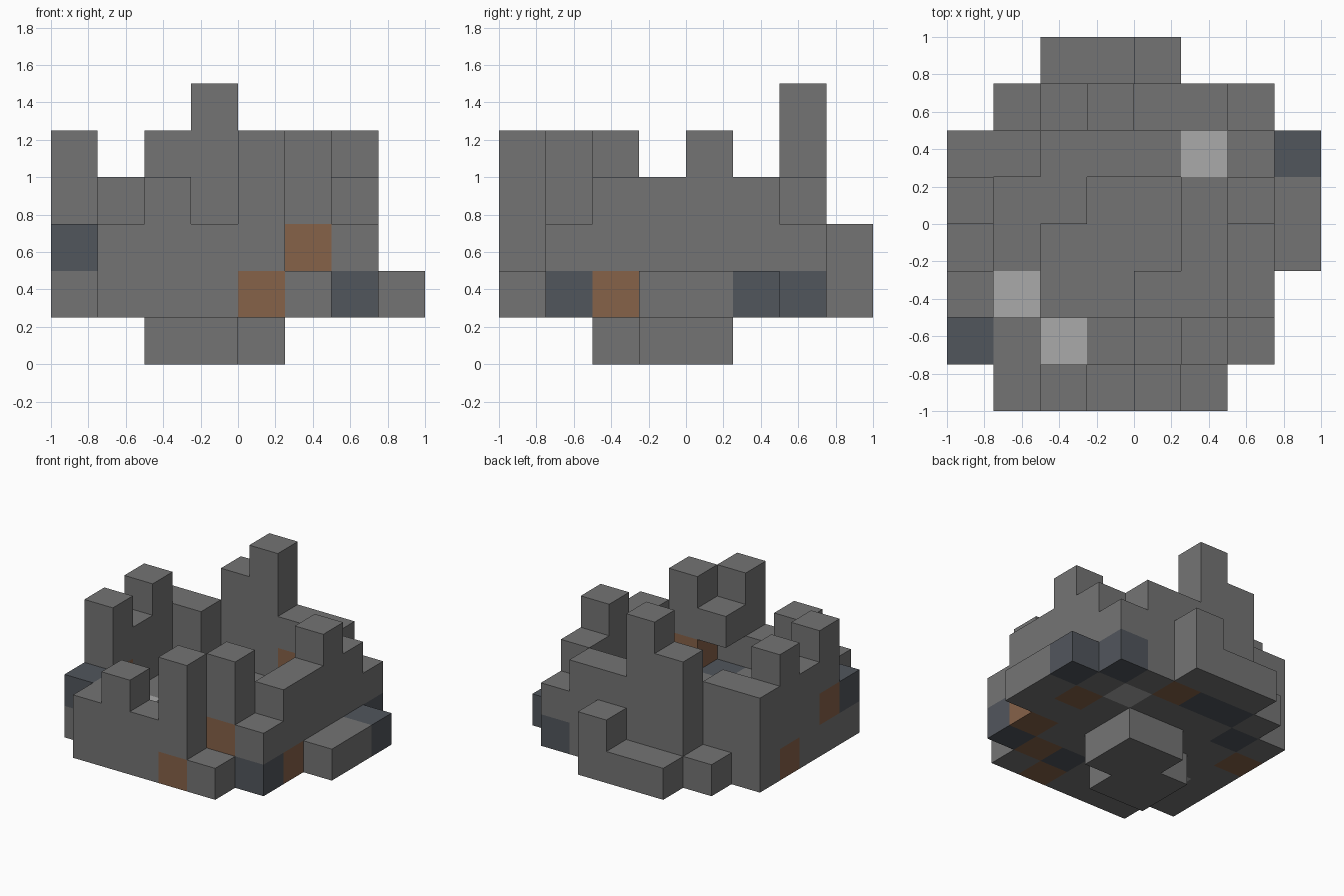
import bpy
import bmesh
from mathutils import Vector

default = bpy.data.objects.get("Cube")
if default:
    bpy.data.objects.remove(default, do_unlink=True)

BLOCK = 0.25
FOOT, FLOOR, RIM = "foot", "crater_floor", "crater_rim"


def make_material(name, color):
    mat = bpy.data.materials.new(name)
    mat.use_nodes = True
    mat.diffuse_color = (*color, 1)
    mat.node_tree.nodes["Principled BSDF"].inputs["Base Color"].default_value = (*color, 1)
    return mat


stone = make_material("grey stone", (.175, .175, .175))
materials = {
    FOOT: stone,
    FLOOR: stone,
    RIM: stone,
    "pale_ore": make_material("pale grey ore", (.40, .40, .40)),
    "blue_ore": make_material("dark slate blue ore", (.083, .093, .108)),
    "copper_ore": make_material("copper brown ore", (.24, .122, .066)),
}

# Column heights in blocks, front row first, left to right along +x
columns = [
    ".34352..",
    "3322253.",
    "5211224.",
    "42111242",
    "52211252",
    "44222242",
    ".256443.",
    "..223...",
]

# Stack the stone blocks: foot below, a one-block floor, then the ragged rim
blocks = {}
for y, row in enumerate(columns):
    for x, mark in enumerate(row):
        if mark == ".":
            continue
        height = int(mark)
        if height == 1:
            blocks[x, y, 0] = FOOT
        for z in range(1, height):
            blocks[x, y, z] = FLOOR if z == 1 else RIM

# Overhanging block on the inside of the front rim
blocks[4, 1, 3] = RIM

# Ore blocks replace stone in the floor layer and low in the rim
ores = {
    "pale_ore": [(1, 2, 1), (2, 1, 1), (5, 5, 1)],
    "blue_ore": [(0, 1, 2), (6, 1, 1), (4, 1, 1), (7, 5, 1),
                 (6, 6, 1), (3, 6, 1), (2, 6, 1), (1, 5, 1)],
    "copper_ore": [(4, 0, 1), (5, 1, 1), (5, 1, 2), (6, 2, 1), (6, 4, 1),
                   (4, 6, 1), (4, 6, 2), (0, 4, 1), (0, 2, 2)],
}
for part, cells in ores.items():
    for cell in cells:
        blocks[cell] = part


def build_part(part):
    """Make one object from a part's blocks, keeping only the exposed faces."""
    bm = bmesh.new()
    for cell, owner in blocks.items():
        if owner != part:
            continue
        center = Vector(cell) + Vector((.5, .5, .5))
        for axis in range(3):
            for sign in (-1, 1):
                normal = Vector((0, 0, 0))
                normal[axis] = sign
                neighbour = tuple(int(c + n) for c, n in zip(cell, normal))
                if neighbour in blocks:
                    continue
                side = Vector((0, 0, 0))
                side[(axis + 1) % 3] = .5
                up = normal.cross(side)
                middle = center + normal / 2
                corners = (middle - side - up, middle + side - up,
                           middle + side + up, middle - side + up)
                bm.faces.new([bm.verts.new((p - Vector((4, 4, 0))) * BLOCK)
                              for p in corners])
    bmesh.ops.remove_doubles(bm, verts=bm.verts, dist=.001)
    mesh = bpy.data.meshes.new(part)
    bm.to_mesh(mesh)
    bm.free()
    mesh.materials.append(materials[part])
    bpy.context.collection.objects.link(bpy.data.objects.new(part, mesh))


for part in materials:
    build_part(part)
